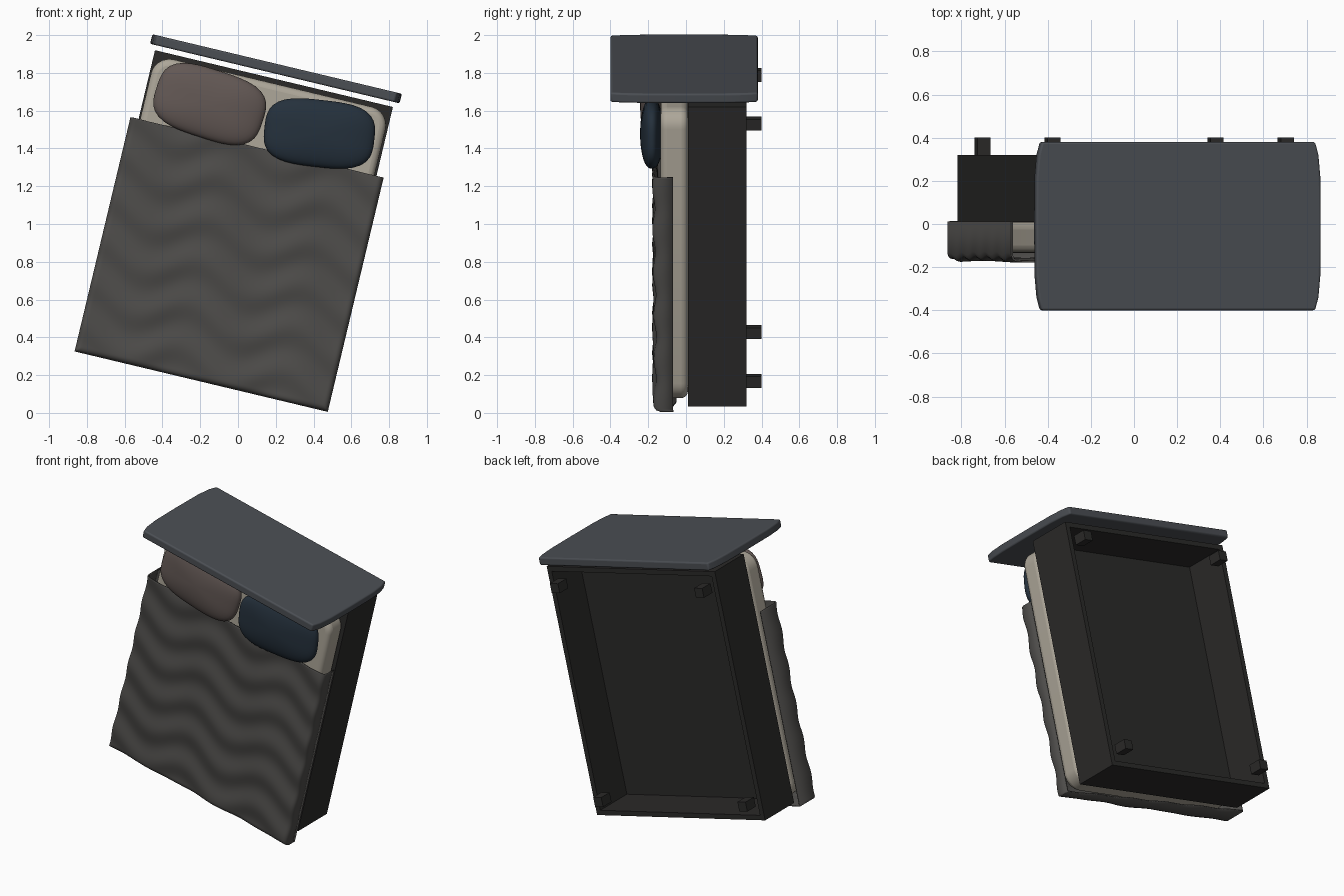
import bpy, bmesh, math
from mathutils import Matrix, Vector

if "Cube" in bpy.data.objects:
    bpy.data.objects.remove(bpy.data.objects["Cube"])

# The bed stands upright on its foot end, tilted about y.
# Local frame: x = bed width, z = bed length (head up), -y = bed top.
TILT = Matrix.Translation((0, 0, 1)) @ Matrix.Rotation(math.radians(13.42), 4, 'Y')
CX = 0.005


def material(name, rgb):
    m = bpy.data.materials.new(name)
    m.diffuse_color = (*rgb, 1)
    m.use_nodes = True
    m.node_tree.nodes["Principled BSDF"].inputs["Base Color"].default_value = m.diffuse_color
    return m


DARK = material("dark_wood", (0.024, 0.023, 0.022))
SLATE = material("slate_fabric", (0.07, 0.077, 0.088))
CREAM = material("cream", (0.42, 0.385, 0.32))
GREY = material("grey_cloth", (0.075, 0.072, 0.068))
BROWN = material("brown_cloth", (0.125, 0.098, 0.09))
NAVY = material("navy_cloth", (0.018, 0.03, 0.045))


def add(name, bm, mat, local=Matrix(), smooth=None, bevel=0):
    bmesh.ops.recalc_face_normals(bm, faces=bm.faces)
    me = bpy.data.meshes.new(name)
    bm.to_mesh(me)
    bm.free()
    me.materials.append(mat)
    ob = bpy.data.objects.new(name, me)
    bpy.context.collection.objects.link(ob)
    ob.matrix_world = TILT @ local
    if bevel:
        b = ob.modifiers.new("bevel", 'BEVEL')
        b.width, b.segments, b.limit_method = bevel, 4, 'ANGLE'
        b.angle_limit = math.radians(40)
    if smooth:
        bpy.ops.object.select_all(action='DESELECT')
        bpy.context.view_layer.objects.active = ob
        ob.select_set(True)
        bpy.ops.object.shade_smooth_by_angle(angle=math.radians(smooth))
    return ob


def box_bm(x0, x1, y0, y1, z0, z1):
    bm = bmesh.new()
    bmesh.ops.create_cube(bm, size=1)
    for v in bm.verts:
        v.co = ((x0 + x1) / 2 + v.co.x * (x1 - x0), (y0 + y1) / 2 + v.co.y * (y1 - y0),
                (z0 + z1) / 2 + v.co.z * (z1 - z0))
    return bm


def prism_bm(points, offset):
    bm = bmesh.new()
    f = bm.faces.new([bm.verts.new(p) for p in points])
    ext = bmesh.ops.extrude_face_region(bm, geom=[f], use_keep_orig=True)
    for v in ext['geom']:
        if isinstance(v, bmesh.types.BMVert):
            v.co += Vector(offset)
    return bm


# Base frame: box open at the underside, with thick walls
bm = box_bm(-0.641, 0.654, 0.01, 0.32, -0.836, 0.793)
bm.faces.ensure_lookup_table()
under = max(bm.faces, key=lambda f: f.calc_center_median().y)
bmesh.ops.inset_region(bm, faces=[under], thickness=0.045)
cav = bmesh.ops.extrude_face_region(bm, geom=[under])
for v in cav['geom']:
    if isinstance(v, bmesh.types.BMVert):
        v.co.y = 0.035
bmesh.ops.delete(bm, geom=[under] if under.is_valid else [], context='FACES')
add("base_frame", bm, DARK)

# Four short legs
for sx in (-1, 1):
    for z in (-0.72, 0.68):
        x = CX + sx * 0.556
        add("leg", box_bm(x - .031, x + .031, .31, .40, z - .031, z + .031), DARK)

# Headboard with bowed ends
end = [(0.652, -0.40), (0.668, -0.34), (0.677, -0.24), (0.679, -0.01),
       (0.677, 0.22), (0.668, 0.32), (0.652, 0.38)]
pts = [(CX + x, y, 0.82) for x, y in end] + [(CX - x, y, 0.82) for x, y in reversed(end)]
add("headboard", prism_bm(pts, (0, 0, 0.052)), SLATE, smooth=40, bevel=0.01)

# Mattress with rounded corners
pts, r = [], 0.1
for k, (cx, cz) in enumerate([(0.643, 0.768), (-0.633, 0.768), (-0.633, -0.815), (0.643, -0.815)]):
    ox, oz = cx - math.copysign(r, cx), cz - math.copysign(r, cz)
    for i in range(9):
        a = (k + i / 8) * math.pi / 2
        pts.append((ox + r * math.cos(a), 0.01, oz + r * math.sin(a)))
add("mattress", prism_bm(pts, (0, -0.145, 0)), CREAM, smooth=50, bevel=0.035)

# Blanket: rippled sheet rolled over on three sides with a hanging skirt
X0, X1, Z0, Z1, R = -0.685, 0.693, -0.857, 0.418, 0.03
bm = bmesh.new()
bmesh.ops.create_grid(bm, x_segments=100, y_segments=90, size=1)
ease = lambda s: 0.45 * s + 0.55 * math.sin(s * math.pi / 2)
for v in bm.verts:
    x = (X0 + X1) / 2 + ease(v.co.x) * (X1 - X0) / 2
    z = (Z0 + Z1) / 2 + ease(v.co.y) * (Z1 - Z0) / 2
    wave = 0.007 * math.sin(27 * z + 1.6 * math.sin(11 * x)) + 0.004 * math.sin(15 * x + 4 * z)
    k = 1 - min(x - X0, X1 - x, z - Z0, R) / R
    y = -0.168 + wave + R * (1 - math.sqrt(max(0, 1 - k * k)))
    v.co = (x, y, z)
rim = [e for e in bm.edges if e.is_boundary and not all(v.co.z > Z1 - 1e-4 for v in e.verts)]
ext = bmesh.ops.extrude_edge_only(bm, edges=rim)
for v in ext['geom']:
    if isinstance(v, bmesh.types.BMVert):
        t = (v.co.x - X0) / (X1 - X0)
        v.co.y = 0.012 - 0.082 * t
        if v.co.z < Z0 + 1e-4:
            v.co.y += 0.006 * math.sin(t * 32)
ob = add("blanket", bm, GREY, smooth=60)
s = ob.modifiers.new("thickness", 'SOLIDIFY')
s.thickness, s.offset = 0.008, -1


# Pillows: superellipse outline with a domed section
def pillow(name, x, z, w, h, angle, mat):
    bm = bmesh.new()
    bmesh.ops.create_uvsphere(bm, u_segments=48, v_segments=24, radius=1)
    for v in bm.verts:
        px, pz, d = v.co
        rad = math.hypot(px, pz)
        f = 1
        if rad > 1e-5:
            f = (abs(px / rad) ** 3.2 + abs(pz / rad) ** 3.2) ** (-1 / 3.2)
        d = math.copysign(abs(d) ** 0.85, d)
        v.co = (px * f * w / 2, d * 0.062, pz * f * h / 2)
    loc = Matrix.Translation((x, -0.181, z)) @ Matrix.Rotation(math.radians(angle), 4, 'Y')
    add(name, bm, mat, loc, smooth=80)


pillow("left_pillow", -0.293, 0.583, 0.59, 0.365, 4.5, BROWN)
pillow("right_pillow", 0.308, 0.566, 0.585, 0.355, -7, NAVY)
